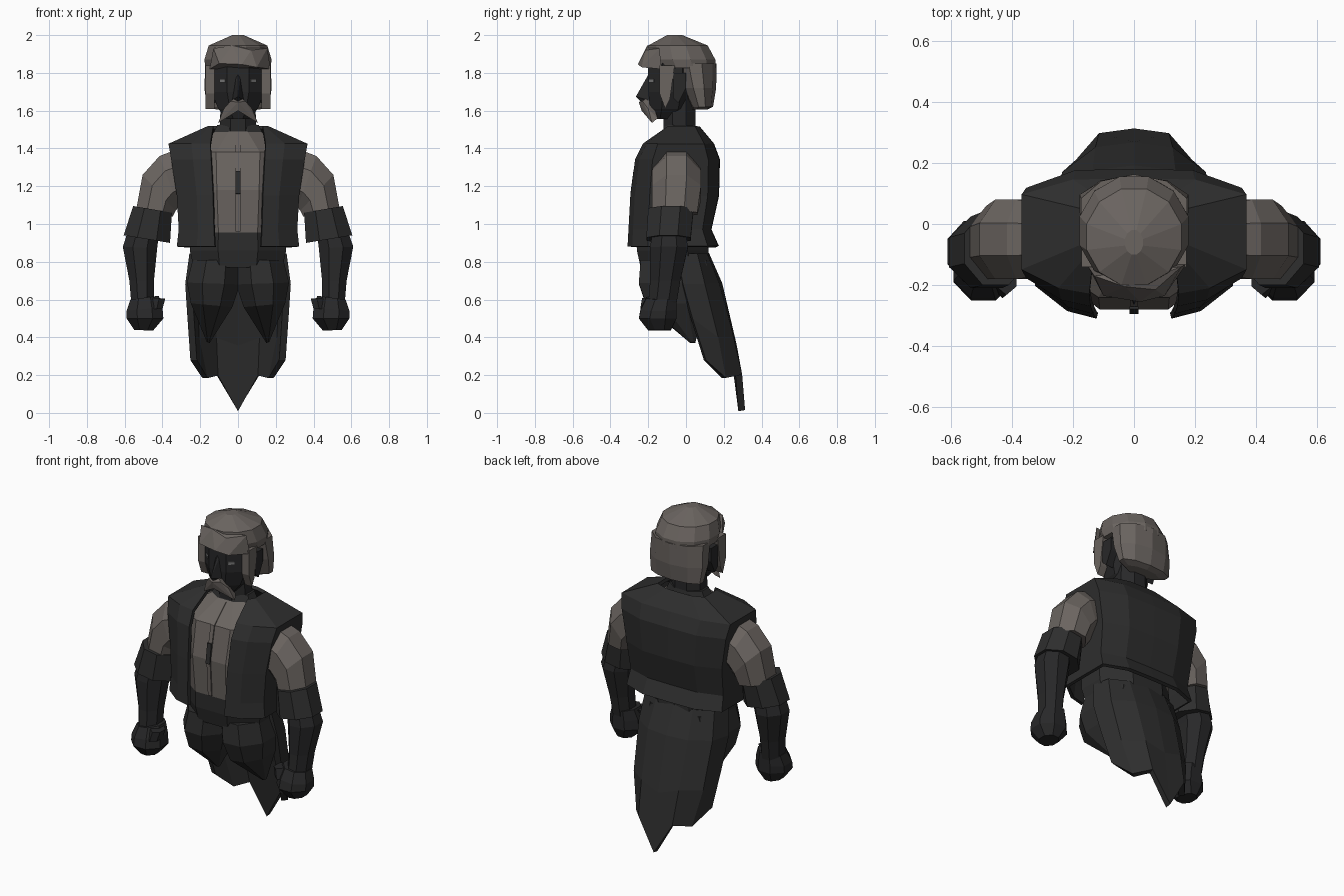
import bpy, bmesh, math


def material(name, rgb):
    m = bpy.data.materials.new(name)
    m.diffuse_color = (*rgb, 1)
    return m


LIGHT = material("warm grey", (0.145, 0.128, 0.117))
DARK = material("charcoal", (0.027, 0.027, 0.027))
SKIN = material("dark skin", (0.021, 0.021, 0.022))
EYE = material("pale eye", (0.2, 0.2, 0.2))


def finish(name, bm, mat, mirror=False, thick=0):
    bmesh.ops.recalc_face_normals(bm, faces=bm.faces)
    me = bpy.data.meshes.new(name)
    bm.to_mesh(me)
    bm.free()
    me.materials.append(mat)
    ob = bpy.data.objects.new(name, me)
    bpy.context.collection.objects.link(ob)
    if mirror:
        ob.modifiers.new("mirror", 'MIRROR')
    if thick:
        s = ob.modifiers.new("thickness", 'SOLIDIFY')
        s.thickness, s.offset = thick, 0
    return ob


def sym(r, z, yf, yb):
    """Level ring centred on x = 0."""
    return (-r, z, r, z, yf, yb)


def loft(name, rings, mat, mirror=False, n=8):
    """Closed skin; each ring = inner x,z, outer x,z, front y, back y."""
    bm = bmesh.new()
    k = 1 / math.cos(math.pi / n)
    loops = []
    for x0, z0, x1, z1, yf, yb in rings:
        loop = []
        for i in range(n):
            a = 2 * math.pi * (i + 0.5) / n
            c, s = k * math.cos(a) / 2, k * math.sin(a) / 2
            loop.append(bm.verts.new(((x0 + x1) / 2 + c * (x1 - x0),
                                      (yf + yb) / 2 + s * (yb - yf),
                                      (z0 + z1) / 2 + c * (z1 - z0))))
        loops.append(loop)
    for a, b in zip(loops, loops[1:]):
        for i in range(n):
            j = (i + 1) % n
            bm.faces.new((a[i], a[j], b[j], b[i]))
    bm.faces.new(loops[0])
    bm.faces.new(loops[-1])
    return finish(name, bm, mat, mirror)


def sheet(name, cols, mat, mirror=False, thick=0):
    """Open grid through columns of points."""
    bm = bmesh.new()
    v = [[bm.verts.new(p) for p in c] for c in cols]
    for a, b in zip(v, v[1:]):
        for i in range(len(a) - 1):
            bm.faces.new((a[i], a[i + 1], b[i + 1], b[i]))
    return finish(name, bm, mat, mirror, thick)


def hull(name, pts, mat, mirror=False):
    bm = bmesh.new()
    for p in pts:
        bm.verts.new(p)
    r = bmesh.ops.convex_hull(bm, input=bm.verts[:])
    bmesh.ops.delete(bm, geom=[g for g in r["geom_interior"] if isinstance(g, bmesh.types.BMVert)],
                     context='VERTS')
    return finish(name, bm, mat, mirror)


# Shirt, placket and tie pendant
loft("shirt", [sym(.25, .955, -.265, .11), sym(.27, 1.18, -.28, .14),
               sym(.28, 1.38, -.24, .13), sym(.12, 1.49, -.12, .05)], LIGHT)
sheet("placket", [[(x, -.27, .96), (x, -.284, 1.18), (x, -.244, 1.38), (x, -.13, 1.48)]
                  for x in (-.012, .012)], LIGHT, thick=.008)
sheet("pendant", [[(x, -.29, 1.16), (x, -.274, 1.28)] for x in (-.014, .014)], DARK, thick=.009)

# Open sleeveless vest: level, opening x, side x, front y, back y
vest = []
for z, xo, xs, yf, yb in [(1.51, .13, .155, -.09, .065), (1.42, .145, .36, -.22, .14),
                          (1.34, .14, .345, -.26, .17), (1.15, .13, .315, -.285, .165),
                          (.97, .125, .305, -.295, .125), (.88, .12, .315, -.3, .165)]:
    vest.append([(xo, yf, z), (max(.68 * xs, xo + .01), yf * .92, z), (xs, yf * .66, z),
                 (xs, yb * .66, z), (.55 * xs, yb * .98, z), (0, yb, z)])
sheet("vest", vest, DARK, True, .02)

# Waistband, front flaps and ragged coat tail
loft("waistband", [sym(.25, .965, -.265, .11), sym(.255, .86, -.26, .12),
                   sym(.235, .77, -.24, .12)], DARK)
loft("front_flap", [(-.01, .81, .24, .81, -.24, .11), (-.01, .68, .27, .69, -.25, .11),
                    (.03, .56, .25, .58, -.21, .09), (.15, .37, .165, .375, .02, .05)], DARK, True)
sheet("coat_tail", [
    [(0, .105, .84), (0, .175, .68), (0, .25, .36), (0, .295, .012)],
    [(.12, .095, .84), (.13, .16, .68), (.12, .235, .4), (.11, .28, .2)],
    [(.22, .05, .84), (.235, .09, .68), (.22, .16, .4), (.175, .2, .185)],
    [(.24, -.05, .84), (.262, -.02, .68), (.25, .03, .5), (.235, .1, .28)]], DARK, True, .036)

# Arms
loft("sleeve", [(.29, 1.1, .31, 1.4, -.17, .07), (.315, 1.09, .415, 1.36, -.18, .08),
                (.33, 1.07, .505, 1.26, -.18, .08), (.345, 1.04, .54, 1.07, -.18, .06)], LIGHT, True)
loft("cuff", [(.35, 1.06, .555, 1.095, -.2, .04), (.36, .9, .605, .94, -.21, .025)], DARK, True)
loft("forearm", [(.42, .94, .59, .94, -.18, .0), (.428, .87, .61, .88, -.19, .01),
                 (.445, .7, .575, .7, -.19, -.03), (.445, .58, .565, .58, -.2, -.05)], SKIN, True)
loft("fist", [(.42, .62, .57, .6, -.21, -.05), (.4, .56, .59, .54, -.24, -.05),
              (.395, .5, .59, .5, -.25, -.05), (.45, .435, .55, .44, -.2, -.08)], SKIN, True)
loft("thumb", [(.385, .605, .45, .61, -.225, -.13), (.4, .55, .46, .55, -.235, -.14)], SKIN, True, 6)

# Neck, collar and face
loft("neck", [sym(.1, 1.46, -.12, .05), sym(.09, 1.66, -.12, .05)], SKIN)
loft("collar", [sym(.14, 1.46, -.13, .06), sym(.11, 1.525, -.11, .05)], DARK)
loft("face", [sym(.06, 1.555, -.17, -.06), sym(.105, 1.61, -.19, .02), sym(.14, 1.7, -.2, .05),
              sym(.14, 1.87, -.2, .06)], SKIN)
hull("nose", [(0, -.2, 1.79), (.012, -.195, 1.78), (-.012, -.195, 1.78), (0, -.265, 1.675),
              (.03, -.2, 1.655), (-.03, -.2, 1.655), (0, -.24, 1.65)], SKIN)
sheet("eye", [[(x, y, 1.75), (x, y, 1.767)] for x, y in ((.068, -.196), (.096, -.171))],
      EYE, True, .006)
hull("ear", [(x, y, z) for x in (.12, .168) for y, z in
             ((-.07, 1.8), (0, 1.8), (.0, 1.72), (-.04, 1.64), (-.07, 1.67))], SKIN, True)
hull("moustache", [(0, -.19, 1.68), (0, -.25, 1.645), (0, -.235, 1.6), (.04, -.23, 1.65),
                   (.075, -.2, 1.61), (.105, -.18, 1.535), (.09, -.15, 1.56), (0, -.16, 1.6)],
     LIGHT, True)

# Hair: cap, back, sideburns and swept fringe
loft("hair_cap", [sym(.172, 1.825, -.17, .155), sym(.178, 1.87, -.2, .155),
                  sym(.155, 1.945, -.2, .115), sym(.03, 2.0, -.1, -.02)], LIGHT, n=12)
loft("hair_back", [sym(.173, 1.85, -.06, .157), sym(.178, 1.72, -.02, .155),
                   sym(.165, 1.62, .03, .14), sym(.11, 1.605, .03, .11)], LIGHT, n=10)
hull("sideburn", [(x, y, z) for x in (.125, .172) for y, z in
                  ((-.14, 1.84), (-.06, 1.84), (-.14, 1.69), (-.085, 1.66), (-.11, 1.61))],
     LIGHT, True)
hull("fringe", [(-.15, -.14, 1.82), (-.1, -.235, 1.85), (-.13, -.17, 1.93), (.02, -.255, 1.845),
                (.1, -.235, 1.83), (.172, -.13, 1.82), (.155, -.14, 1.93), (.07, -.215, 1.92),
                (-.03, -.205, 1.945), (0, -.15, 1.84)], LIGHT)
